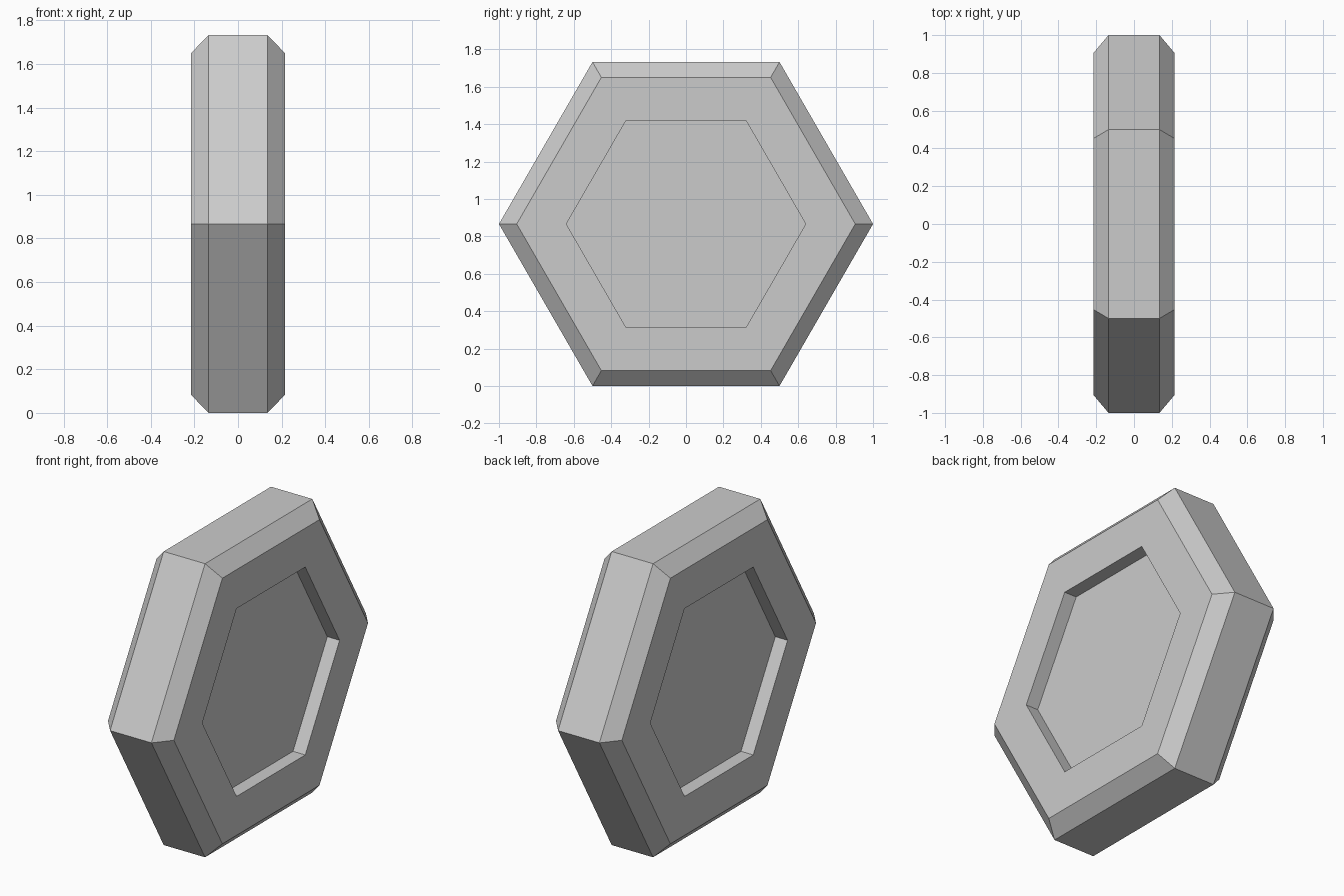
import bpy
import bmesh
from math import cos, sin, pi

cube = bpy.data.objects.get("Cube")
if cube:
    bpy.data.objects.remove(cube, do_unlink=True)

SIDES = 6
CENTRE_Z = sin(pi / 3)

# Plain grey material
grey = bpy.data.materials.new("plain_grey")
grey.use_nodes = True
colour = (0.6, 0.6, 0.6, 1)
grey.diffuse_color = colour
grey.node_tree.nodes["Principled BSDF"].inputs["Base Color"].default_value = colour

# Half profile (x, radius): recess floor, recess lip, face edge, rim edge
half = [(0.135, 0.64), (0.215, 0.64), (0.215, 0.905), (0.135, 1.0)]
profile = half + [(-x, r) for x, r in reversed(half)]

# Sweep the profile around the x axis into a bevelled hexagonal nut shape
bm = bmesh.new()
rings = []
for x, r in profile:
    rings.append([bm.verts.new((x, r * cos(i * 2 * pi / SIDES),
                                CENTRE_Z + r * sin(i * 2 * pi / SIDES)))
                  for i in range(SIDES)])
for a, b in zip(rings, rings[1:]):
    for i in range(SIDES):
        j = (i + 1) % SIDES
        bm.faces.new((a[i], a[j], b[j], b[i]))

# Recess floors on both sides
bm.faces.new(rings[0])
bm.faces.new(rings[-1])
bmesh.ops.recalc_face_normals(bm, faces=bm.faces)

mesh = bpy.data.meshes.new("hexagonal_disc")
bm.to_mesh(mesh)
bm.free()
mesh.materials.append(grey)
disc = bpy.data.objects.new("hexagonal_disc", mesh)
bpy.context.collection.objects.link(disc)
